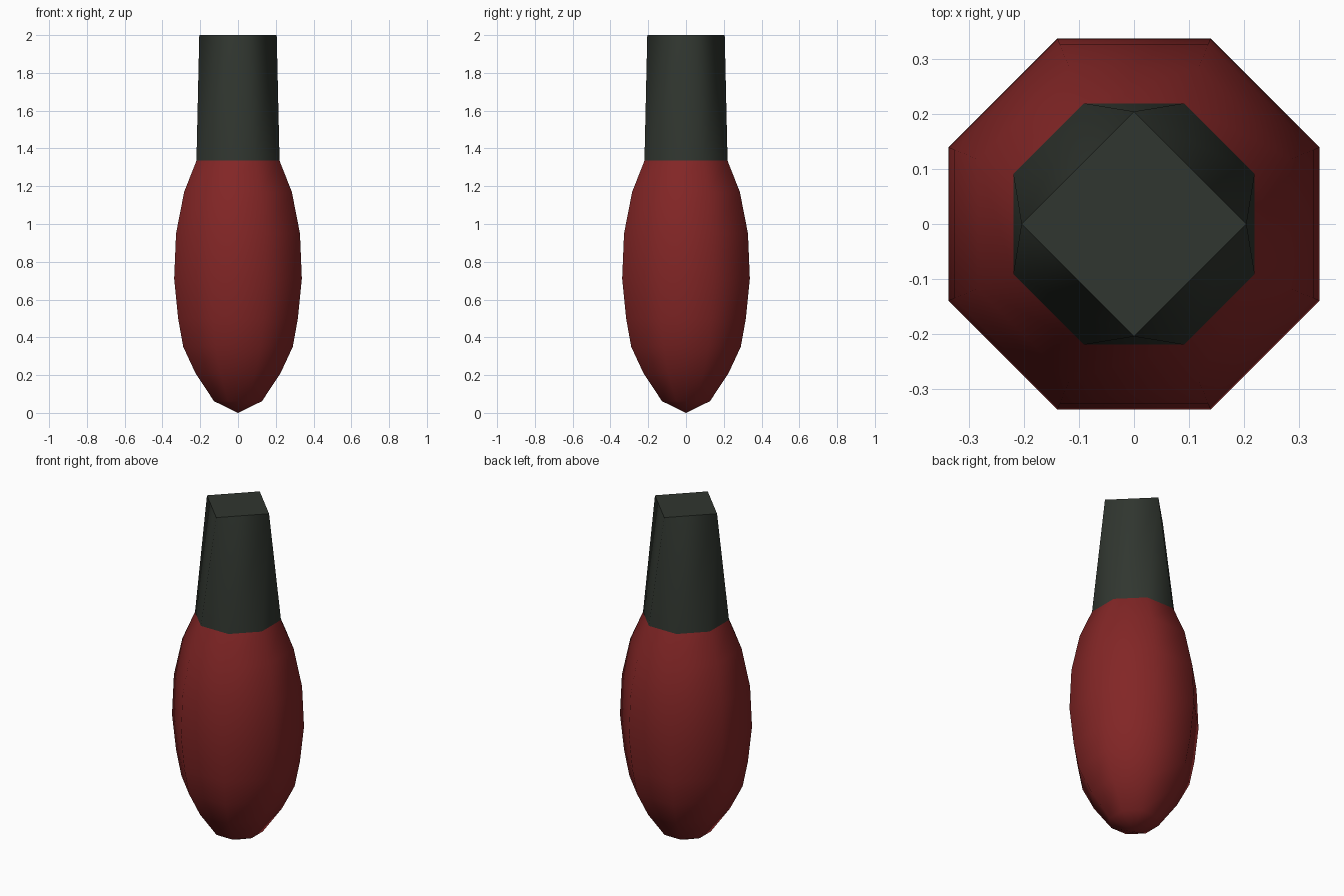
import bpy, bmesh, math

if "Cube" in bpy.data.objects:
    bpy.data.objects.remove(bpy.data.objects["Cube"])


def material(name, rgb):
    m = bpy.data.materials.new(name)
    m.diffuse_color = (*rgb, 1)
    m.use_nodes = True
    m.node_tree.nodes["Principled BSDF"].inputs["Base Color"].default_value = m.diffuse_color
    return m


def ring(bm, half_width, z):
    # regular octagon with flats facing the axes
    r = half_width / math.cos(math.pi / 8)
    return [bm.verts.new((r * math.cos(math.pi / 8 + i * math.pi / 4),
                          r * math.sin(math.pi / 8 + i * math.pi / 4), z))
            for i in range(8)]


def finish(bm, name, mat):
    bmesh.ops.recalc_face_normals(bm, faces=bm.faces[:])
    me = bpy.data.meshes.new(name)
    bm.to_mesh(me)
    bm.free()
    me.materials.append(mat)
    ob = bpy.data.objects.new(name, me)
    bpy.context.collection.objects.link(ob)


# bulb body: octagonal lathe, half width and height
profile = [(0.127, 0.062), (0.225, 0.21), (0.29, 0.35), (0.317, 0.50),
           (0.338, 0.71), (0.328, 0.95), (0.285, 1.17), (0.22, 1.335)]
bm = bmesh.new()
rings = [ring(bm, w, z) for w, z in profile]
tip = bm.verts.new((0, 0, 0))
for i in range(8):
    j = (i + 1) % 8
    bm.faces.new((tip, rings[0][j], rings[0][i]))
    for a, b in zip(rings, rings[1:]):
        bm.faces.new((a[i], a[j], b[j], b[i]))
for f in bm.faces:
    f.smooth = True
finish(bm, "bulb_body", material("dark red", (0.225, 0.019, 0.019)))

# stem: octagon at the bottom narrowing to a diamond at the top
bm = bmesh.new()
low = ring(bm, 0.22, 1.335)
top = [bm.verts.new((0.205 * math.cos(k * math.pi / 2),
                     0.205 * math.sin(k * math.pi / 2), 2)) for k in range(4)]
for k in range(4):
    n = (k + 1) % 4
    bm.faces.new((low[2 * k], low[2 * k + 1], top[n], top[k])).smooth = True
    bm.faces.new((low[2 * k + 1], low[(2 * k + 2) % 8], top[n])).smooth = True
cap = bm.faces.new(top)
for e in cap.edges:
    e.smooth = False
finish(bm, "stem", material("dark green grey", (0.030, 0.037, 0.029)))
